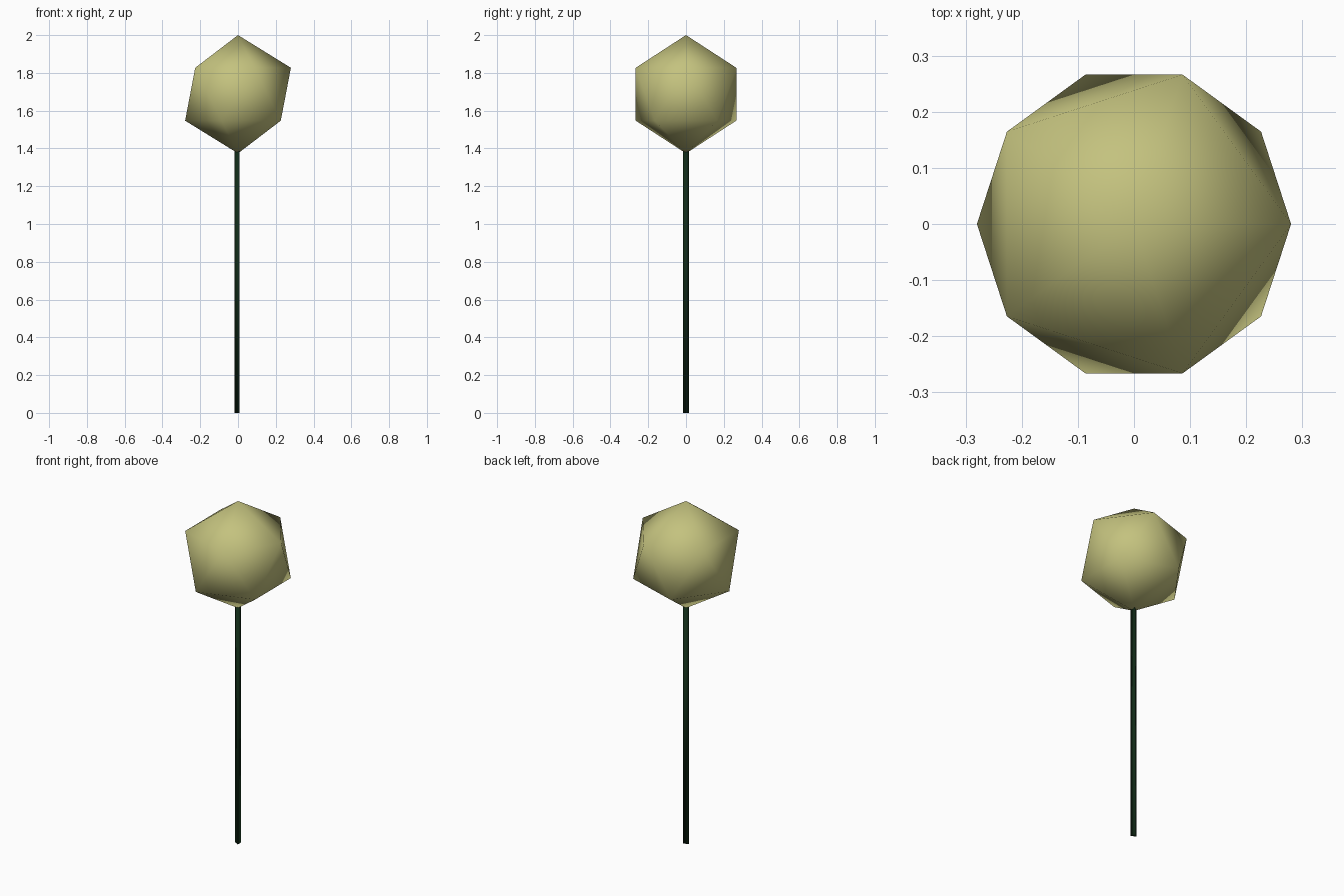
import bpy, math

if "Cube" in bpy.data.objects:
    bpy.data.objects.remove(bpy.data.objects["Cube"])


def finish(name, color, smooth):
    obj = bpy.context.object
    obj.name = name
    mat = bpy.data.materials.new(name + "_color")
    mat.diffuse_color = (*color, 1)
    mat.use_nodes = True
    mat.node_tree.nodes["Principled BSDF"].inputs["Base Color"].default_value = mat.diffuse_color
    obj.data.materials.append(mat)
    if smooth:
        bpy.ops.object.shade_smooth()
    return obj


# Faceted flower head: smooth-shaded icosahedron with poles on z
RADIUS = 0.313
bpy.ops.mesh.primitive_ico_sphere_add(subdivisions=1, radius=RADIUS,
                                      location=(0, 0, 2 - RADIUS))
finish("flower_head", (0.55, 0.54, 0.21), True)

# Thin three-sided stem, one corner towards -x, ending inside the head
STEM_TOP = 1.5
bpy.ops.mesh.primitive_cylinder_add(vertices=3, radius=0.0185, depth=STEM_TOP,
                                    location=(0, 0, STEM_TOP / 2),
                                    rotation=(0, 0, math.pi / 2))
finish("stem", (0.006, 0.025, 0.009), True)
bpy.ops.object.transform_apply(location=False, rotation=True, scale=False)
